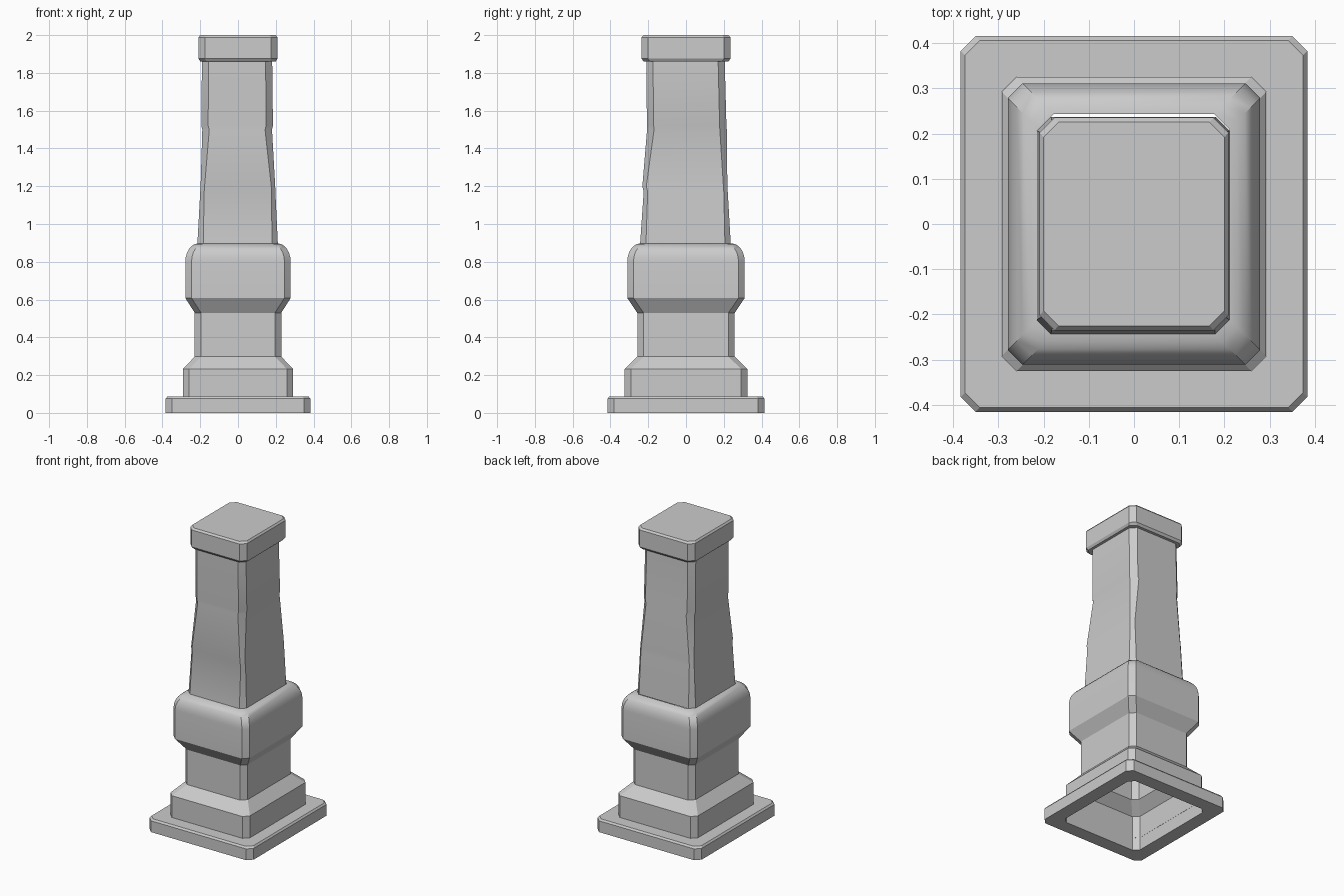
import bpy, bmesh, math

if "Cube" in bpy.data.objects:
    bpy.data.objects.remove(bpy.data.objects["Cube"])


def ring(z, x0, x1, y0, y1, c):
    """Rectangle with clipped corners at height z."""
    return [(x0 + c, y0, z), (x1 - c, y0, z), (x1, y0 + c, z), (x1, y1 - c, z),
            (x1 - c, y1, z), (x0 + c, y1, z), (x0, y1 - c, z), (x0, y0 + c, z)]


def even(z, hx, hy, c=0.033):
    return ring(z, -hx, hx, -hy, hy, c)


def loft(name, rings, cap_top=False):
    bm = bmesh.new()
    rows = [[bm.verts.new(p) for p in r] for r in rings]
    for a, b in zip(rows, rows[1:]):
        for i in range(8):
            j = (i + 1) % 8
            bm.faces.new((a[i], a[j], b[j], b[i]))
    if cap_top:
        bm.faces.new(rows[-1])
    me = bpy.data.meshes.new(name)
    bm.to_mesh(me)
    bm.free()
    ob = bpy.data.objects.new(name, me)
    bpy.context.collection.objects.link(ob)
    bpy.ops.object.select_all(action='DESELECT')
    ob.select_set(True)
    bpy.context.view_layer.objects.active = ob
    bpy.ops.object.shade_smooth_by_angle(angle=math.radians(25))
    return ob


# Foot slab: open underneath, with a flat rim
loft("foot_slab", [
    even(0.085, 0.293, 0.325), even(0, 0.293, 0.325), even(0, 0.383, 0.415),
    even(0.075, 0.383, 0.415), even(0.087, 0.374, 0.406), even(0.087, 0.293, 0.325)])

# Stepped pedestal and rounded collar
collar_round = []
for i in range(7):
    t = math.radians(15 * i)
    inset = 0.068 * (1 - math.cos(t))
    collar_round.append(even(0.80 + 0.097 * math.sin(t), 0.279 - inset, 0.311 - inset))
loft("pedestal", [
    even(0.085, 0.292, 0.325), even(0.232, 0.292, 0.325),
    even(0.298, 0.229, 0.258), even(0.53, 0.229, 0.258),
    even(0.608, 0.279, 0.311)] + collar_round)

# Worn tapering shaft, slightly uneven
loft("shaft", [
    ring(0.895, -0.215, 0.211, -0.243, 0.237, 0.031),
    ring(1.17, -0.200, 0.198, -0.224, 0.221, 0.021),
    ring(1.20, -0.198, 0.197, -0.231, 0.219, 0.021),
    ring(1.50, -0.189, 0.180, -0.206, 0.216, 0.037),
    ring(1.52, -0.194, 0.185, -0.207, 0.214, 0.036),
    ring(1.865, -0.191, 0.181, -0.210, 0.205, 0.035)])

# Capstone
loft("capstone", [
    even(1.86, 0.18, 0.20), even(1.86, 0.199, 0.224), even(1.875, 0.209, 0.235),
    even(1.988, 0.209, 0.235), even(2.0, 0.200, 0.225)], cap_top=True)
